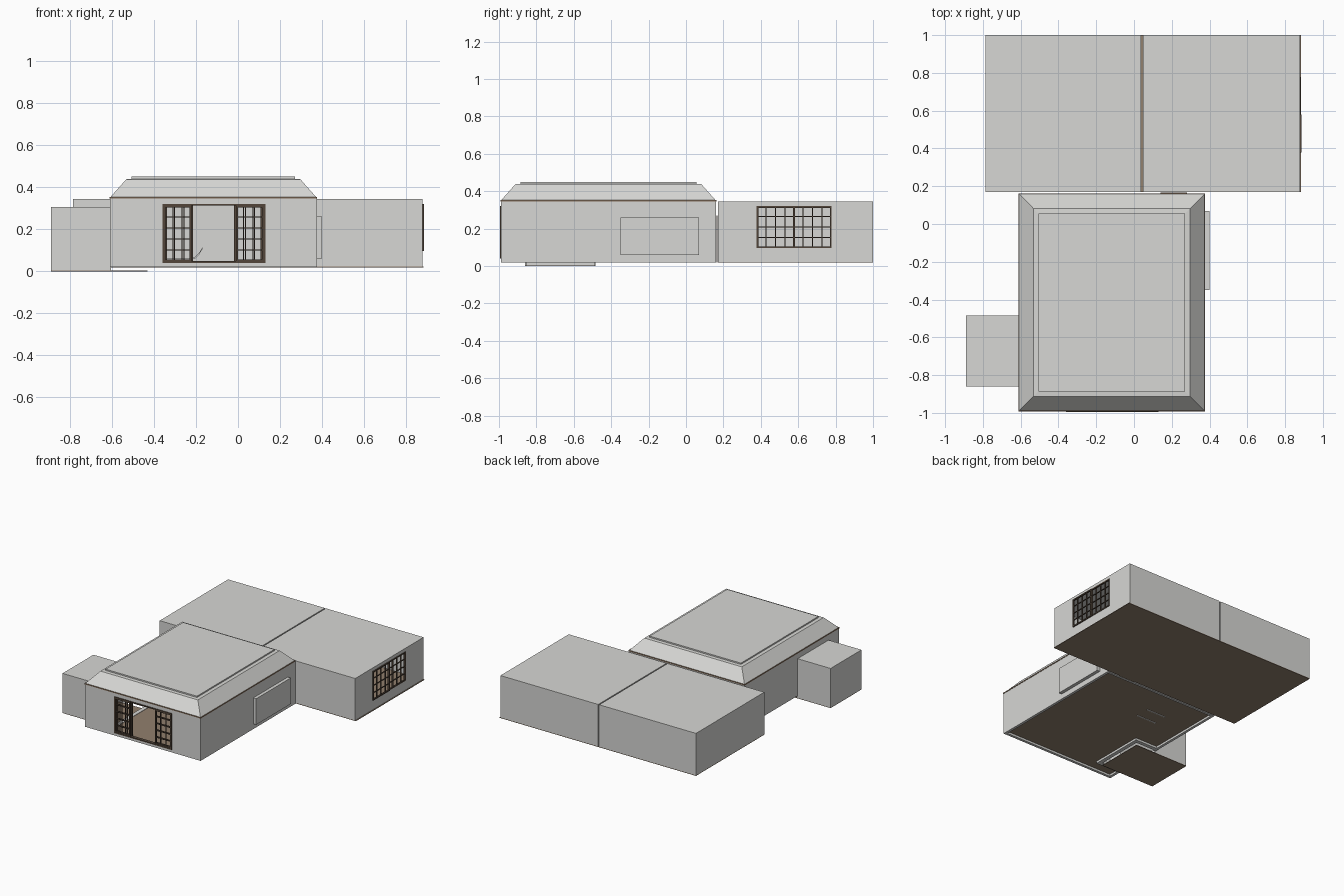
import bpy, bmesh, math

if "Cube" in bpy.data.objects:
    bpy.data.objects.remove(bpy.data.objects["Cube"])

def mat(name, c):
    m = bpy.data.materials.new(name)
    m.diffuse_color = (*c, 1)
    m.use_nodes = True
    m.node_tree.nodes["Principled BSDF"].inputs["Base Color"].default_value = m.diffuse_color
    return m

PLASTER = mat("grey plaster", (0.68, 0.68, 0.66))
FLOOR = mat("tan floor", (0.285, 0.214, 0.155))
TRIM = mat("brown trim", (0.24, 0.165, 0.11))
DARK = mat("dark wood", (0.085, 0.06, 0.042))
WHITE = mat("off white", (0.75, 0.74, 0.72))

def finish(name, bm, m):
    bmesh.ops.recalc_face_normals(bm, faces=bm.faces)
    me = bpy.data.meshes.new(name)
    bm.to_mesh(me)
    bm.free()
    me.materials.append(m)
    ob = bpy.data.objects.new(name, me)
    bpy.context.collection.objects.link(ob)
    return ob

def add_box(bm, x0, x1, y0, y1, z0, z1):
    v = bmesh.ops.create_cube(bm, size=1)["verts"]
    for p in v:
        p.co = (x1 if p.co.x > 0 else x0, y1 if p.co.y > 0 else y0, z1 if p.co.z > 0 else z0)

def boxes(name, m, *bs):
    bm = bmesh.new()
    for b in bs:
        add_box(bm, *b)
    return finish(name, bm, m)

def shell(name, m, x0, x1, y0, y1, steps):
    """Rectangular rings (inset, z) joined from the inner ceiling round to the outer roof."""
    bm = bmesh.new()
    rings = []
    for i, z in steps:
        rings.append([bm.verts.new(c) for c in ((x0 + i, y0 + i, z), (x1 - i, y0 + i, z),
                                                (x1 - i, y1 - i, z), (x0 + i, y1 - i, z))])
    for a, b in zip(rings, rings[1:]):
        for k in range(4):
            n = (k + 1) % 4
            bm.faces.new((a[k], a[n], b[n], b[k]))
    bm.faces.new(rings[0])
    bm.faces.new(rings[-1])
    return finish(name, bm, m)

def cut(ob, *bs):
    """Cut box-shaped openings out of an object."""
    for b in bs:
        c = boxes("cutter", PLASTER, b)
        c.hide_render = True
        mod = ob.modifiers.new("cut", 'BOOLEAN')
        mod.operation, mod.solver, mod.object = 'DIFFERENCE', 'EXACT', c
        dg = bpy.context.evaluated_depsgraph_get()
        me = bpy.data.meshes.new_from_object(ob.evaluated_get(dg))
        ob.modifiers.clear()
        ob.data = me
        bpy.data.objects.remove(c)

def lattice(name, axis, u0, u1, z0, z1, d0, d1, cols, rows, frame=0.009, bar=0.005):
    """Wooden frame with thin bars; axis 'x' runs along x, 'y' along y."""
    bs = [(u0, u0 + frame, z0, z1, 0), (u1 - frame, u1, z0, z1, 0),
          (u0 + frame, u1 - frame, z0, z0 + frame, 0), (u0 + frame, u1 - frame, z1 - frame, z1, 0)]
    for i in range(1, cols):
        u = u0 + (u1 - u0) * i / cols
        bs.append((u - bar / 2, u + bar / 2, z0 + frame, z1 - frame, 0.001))
    for i in range(1, rows):
        z = z0 + (z1 - z0) * i / rows
        bs.append((u0 + frame, u1 - frame, z - bar / 2, z + bar / 2, 0.002))
    out = []
    for a, b, c, d, e in bs:
        out.append((a, b, d0 + e, d1 - e, c, d) if axis == 'x' else (d0 + e, d1 - e, a, b, c, d))
    return boxes(name, DARK, *out)

# main room with tray roof
X0, X1, Y0, Y1 = -0.61, 0.375, -0.99, 0.16
main = shell("main_room", PLASTER, X0, X1, Y0, Y1,
             [(0.108, 0.444), (0.108, 0.434), (0.085, 0.43), (0.02, 0.345), (0.02, 0.02),
              (0, 0.02), (0, 0.35), (0.078, 0.438), (0.104, 0.44), (0.104, 0.45)])
cut(main, (-0.36, 0.13, -1.1, -0.95, 0.045, 0.318),
    (-0.65, -0.58, -0.852, -0.493, -0.01, 0.297),
    (0.34, 0.39, -0.342, 0.062, 0.068, 0.252))

# thin brown moulding under the sloping roof
t = 0.002
boxes("roof_moulding", TRIM,
      (X0 - t, X1 + t, Y0 - t, Y0 + t, 0.346, 0.354), (X0 - t, X1 + t, Y1 - t, Y1 + t, 0.346, 0.354),
      (X0 - t, X0 + t, Y0 + t, Y1 - t, 0.346, 0.354), (X1 - t, X1 + t, Y0 + t, Y1 - t, 0.346, 0.354))

# main floor with entry notch
floor = boxes("main_floor", FLOOR, (X0 + 0.02, X1 - 0.02, Y0 + 0.02, Y1 - 0.02, 0.036, 0.042))
cut(floor, (-0.7, -0.40, -0.89, -0.455, 0, 0.1))

# step around the sunken entry
boxes("entry_step", PLASTER, (-0.43, -0.40, -0.89, -0.455, 0.02, 0.045),
      (-0.59, -0.43, -0.89, -0.86, 0.02, 0.045), (-0.59, -0.43, -0.485, -0.455, 0.02, 0.045))

# sunken entry room on the left
entry = shell("entry_room", PLASTER, -0.89, -0.605, -0.86, -0.485,
              [(0.006, 0.299), (0.006, 0.004), (0, 0.004), (0, 0.305)])
cut(entry, (-0.62, -0.60, -0.852, -0.493, -0.01, 0.297))
boxes("entry_floor", FLOOR, (-0.89, -0.43, -0.86, -0.485, 0, 0.004))

# shallow niche on the right wall
niche = shell("wall_niche", PLASTER, 0.37, 0.40, -0.35, 0.07,
              [(0, 0.06), (0, 0.26)])
cut(niche, (0.36, 0.394, -0.342, 0.062, 0.068, 0.252))

# two back rooms, with a narrow gap between them
for name, a, b in (("back_room_left", -0.785, 0.038), ("back_room_right", 0.047, 0.878)):
    room = shell(name, PLASTER, a, b, 0.17, 1.0,
                 [(0.006, 0.339), (0.006, 0.023), (0, 0.023), (0, 0.345)])
    if b > 0.5:
        cut(room, (0.85, 0.9, 0.38, 0.775, 0.10, 0.318))
boxes("back_floor", FLOOR, (-0.785, 0.884, 0.17, 1.0, 0.018, 0.023))

# sliding door between the main and back rooms
boxes("inner_door", TRIM, (0.14, 0.28, 0.1625, 0.168, 0.02, 0.27))

# front opening surround and sliding lattice doors
boxes("front_door_frame", DARK, (-0.36, -0.354, -0.995, -0.97, 0.04, 0.32),
      (0.124, 0.13, -0.995, -0.97, 0.04, 0.32), (-0.354, 0.124, -0.995, -0.97, 0.04, 0.048),
      (-0.354, 0.124, -0.995, -0.97, 0.312, 0.32))
for k, (a, b) in enumerate(((-0.354, -0.222), (-0.01, 0.124))):
    lattice(f"outer_sliding_door_{k + 1}", 'x', a, b, 0.048, 0.312, -0.993, -0.984, 3, 5)
for k, (a, b) in enumerate(((-0.346, -0.214), (-0.018, 0.116))):
    lattice(f"inner_sliding_door_{k + 1}", 'x', a, b, 0.048, 0.312, -0.981, -0.972, 3, 5)

# lattice window of the right back room
lattice("window_sash_front", 'y', 0.378, 0.581, 0.097, 0.32, 0.874, 0.886, 4, 4)
lattice("window_sash_back", 'y', 0.575, 0.778, 0.097, 0.32, 0.870, 0.882, 4, 4)

# low legless chair: two runners, a seat and a bent back
boxes("chair_runners", WHITE, (-0.37, -0.2, -0.208, -0.2, 0.032, 0.05),
      (-0.37, -0.2, -0.1, -0.092, 0.032, 0.05))
bm = bmesh.new()
prof = [(-0.36, 0.052), (-0.24, 0.052), (-0.205, 0.06), (-0.185, 0.08), (-0.168, 0.108)]
rows = [[bm.verts.new((x, y, z + dz)) for y, dz in ((-0.215, 0), (-0.085, 0), (-0.085, 0.008), (-0.215, 0.008))]
        for x, z in prof]
for a, b in zip(rows, rows[1:]):
    for k in range(4):
        n = (k + 1) % 4
        bm.faces.new((a[k], a[n], b[n], b[k]))
bm.faces.new(rows[0])
bm.faces.new(rows[-1])
finish("chair_seat", bm, WHITE)
